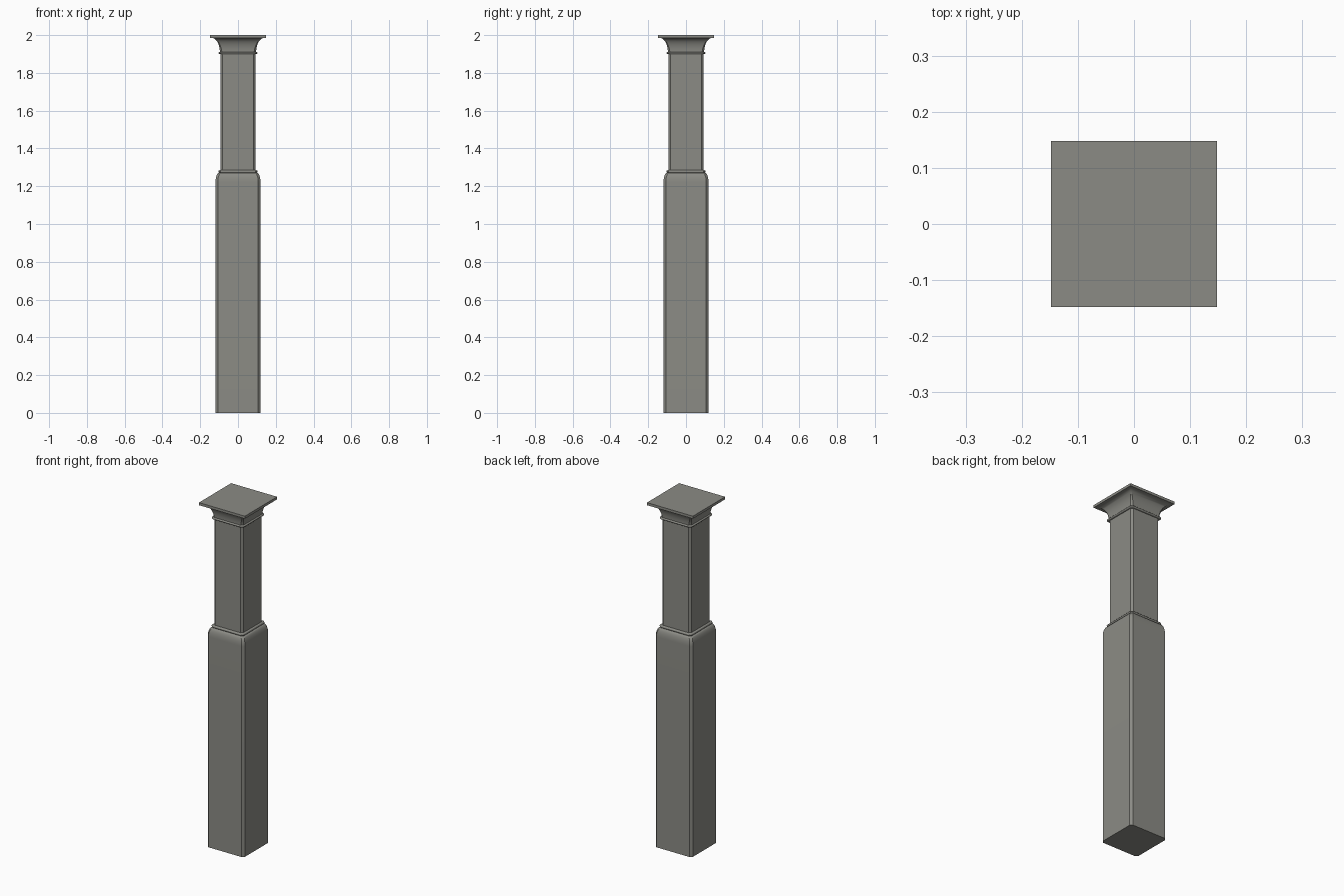
import bpy, bmesh
from math import sin, cos, pi

cube = bpy.data.objects.get("Cube")
if cube:
    bpy.data.objects.remove(cube)

paint = bpy.data.materials.new("warm grey paint")
paint.use_nodes = True
colour = (0.26, 0.26, 0.235, 1)
paint.diffuse_color = colour
paint.node_tree.nodes["Principled BSDF"].inputs["Base Color"].default_value = colour


def square_ring(bm, half, chamfer, z):
    """Square section with chamfered corners, counter-clockwise."""
    inner = half - chamfer
    points = []
    x, y, u, v = half, inner, inner, half
    for _ in range(4):
        points += [(x, y), (u, v)]
        x, y, u, v = -y, x, -v, u
    return [bm.verts.new((px, py, z)) for px, py in points]


def loft(name, levels):
    """Stack of square sections given as (half width, corner chamfer, height)."""
    bm = bmesh.new()
    rings = [square_ring(bm, *level) for level in levels]
    for low, high in zip(rings, rings[1:]):
        for i in range(8):
            j = (i + 1) % 8
            bm.faces.new((low[i], low[j], high[j], high[i]))
    bm.faces.new(rings[0][::-1])
    bm.faces.new(rings[-1])
    bmesh.ops.remove_doubles(bm, verts=bm.verts, dist=0.00001)
    bmesh.ops.recalc_face_normals(bm, faces=bm.faces)
    mesh = bpy.data.meshes.new(name)
    bm.to_mesh(mesh)
    bm.free()
    mesh.materials.append(paint)
    obj = bpy.data.objects.new(name, mesh)
    bpy.context.collection.objects.link(obj)
    bpy.ops.object.select_all(action="DESELECT")
    obj.select_set(True)
    bpy.context.view_layer.objects.active = obj
    bpy.ops.object.shade_smooth_by_angle(angle=pi / 6)
    return obj


def bead(name, half, low, high):
    """Thin moulding with a rounded outer edge."""
    middle, radius = (low + high) / 2, (high - low) / 2
    angles = [-pi / 2 + pi * i / 8 for i in range(9)]
    return loft(name, [(half - radius + radius * cos(a), 0.01,
                        middle + radius * sin(a)) for a in angles])


# Lower post with a rounded shoulder
quarter = [pi / 2 * i / 10 for i in range(11)]
shoulder = [(0.101 + 0.018 * cos(a), 0.012, 1.22 + 0.05 * sin(a)) for a in quarter]
loft("lower_post", [(0.119, 0.012, 0)] + shoulder)

# Upper shaft and the mouldings at its ends
loft("upper_shaft", [(0.093, 0.011, 1.26), (0.093, 0.011, 1.91)])
bead("lower_moulding", 0.104, 1.27, 1.285)
bead("upper_moulding", 0.103, 1.899, 1.911)

# Concave capital whose corner chamfer tapers to a point
loft("capital", [(0.138 - 0.042 * cos(a), 0.011 * (1 - i / 10), 1.908 + 0.077 * sin(a))
                 for i, a in enumerate(quarter)])

# Flat top slab
loft("top_slab", [(0.1475, 0, 1.985), (0.1475, 0, 2)])
